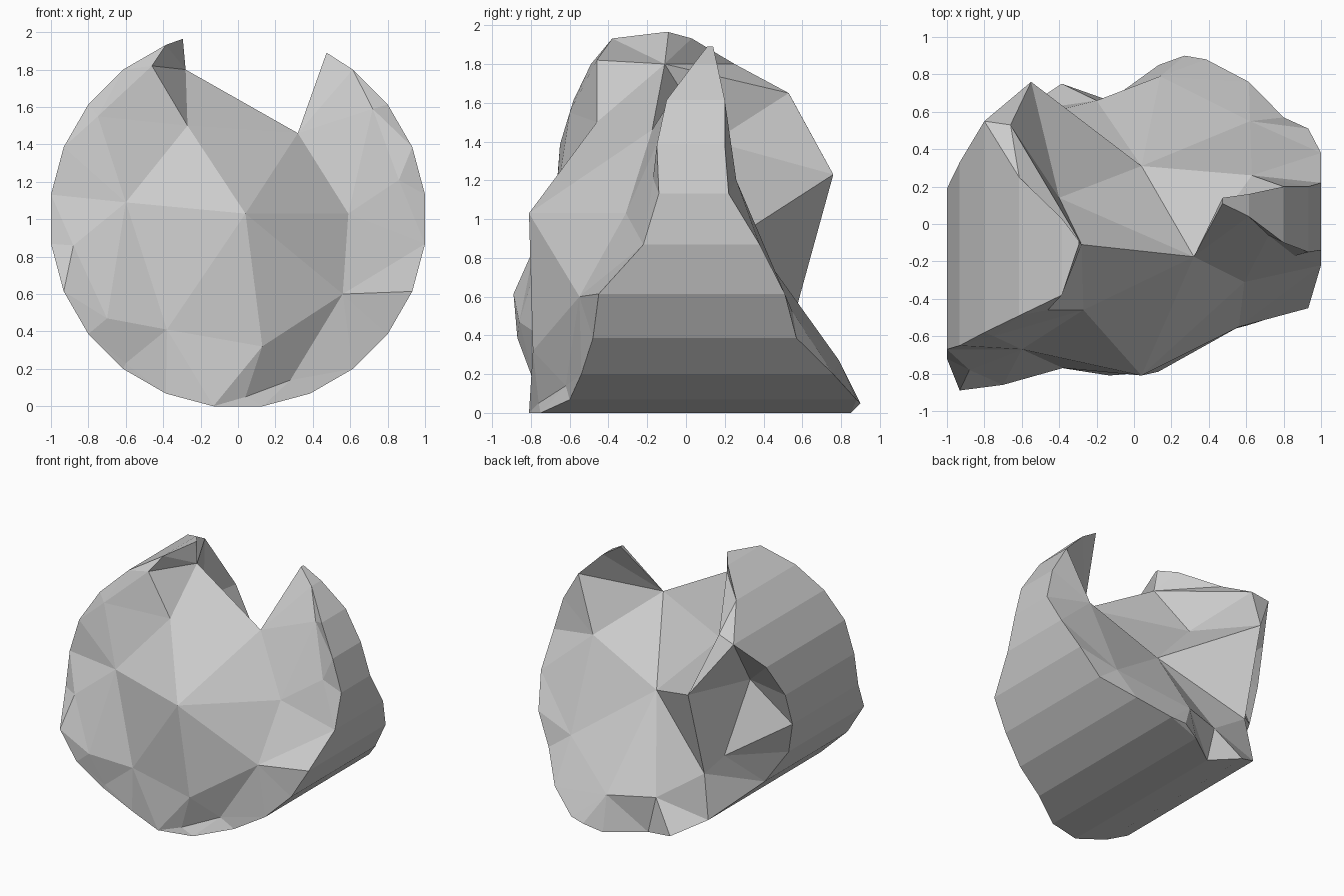
import bpy, bmesh, math
from mathutils import Vector
from mathutils.geometry import delaunay_2d_cdt

if "Cube" in bpy.data.objects:
    bpy.data.objects.remove(bpy.data.objects["Cube"])

R = 1.0086  # 24-sided drum lying along y, flats at top, bottom and sides

# Rim angles: broken left tip, regular corners, broken right tip
angles = [107] + [112.5 + 15 * i for i in range(21)] + [422]
rim = [(R * math.cos(math.radians(a)), 1 + R * math.sin(math.radians(a))) for a in angles]

# Ragged rim depth (y) on each broken end, counter-clockwise from the left tip
front_rim = [-.11, -.38, -.49, -.58, -.65, -.67, -.72, -.89, -.87, -.8, -.77, -.81,
             -.75, -.6, -.54, -.48, -.45, -.22, -.14, -.15, -.1, .04, .11]
back_rim = [-.09, .03, .25, .55, .33, .19, .1, .05, .16, .6, .75, .66,
            .85, .88, .76, .57, .51, .38, .22, .2, .2, .16, .14]

# Ridge across the notch, shared by both ends (x, y, z)
notch = [(.32, -.175, 1.46), (-.28, -.11, 1.8)]

# Main chips inside each broken end (x, y, z)
front_chips = [(-.27, -.46, 1.5), (-.46, -.46, 1.82), (-.6, -.67, 1.09), (.04, -.81, 1.03),
               (.59, -.31, 1.03), (.56, -.55, .6), (.13, -.79, .32), (-.38, -.77, .41),
               (-.7, -.86, .47), (.04, -.76, .05), (.28, -.62, .14), (-.6, -.8, .23),
               (.86, -.17, 1.21), (-.88, -.78, .86), (-.75, -.6, 1.55), (.72, -.06, 1.59)]
back_chips = [(.04, .31, .94), (-.55, .76, 1.23), (-.56, .57, .54), (-.4, .14, 1.4),
              (-.66, .53, 1.65), (-.7, .2, 1.18), (-.65, .45, .66), (.62, .55, .52),
              (.63, .26, 1.2), (.14, .79, .27), (-.2, .66, .29), (.27, .9, .05)]
# Creases that must run between chips (pairs of chip numbers)
front_creases = [(0, 1), (0, 3), (3, 4), (3, 6)]
back_creases = [(0, 2), (1, 2), (1, 3), (0, 3), (1, 4), (1, 5), (5, 6), (0, 7)]


def broken_end(bm, depths, chips, creases):
    """Triangulated fracture sheet; returns its rim vertices in order."""
    outline = [(x, y, z) for (x, z), y in zip(rim, depths)] + notch
    pts, k = outline + chips, len(outline)
    _, _, faces, origin, _, _ = delaunay_2d_cdt(
        [Vector((p[0], p[2])) for p in pts], [(a + k, b + k) for a, b in creases],
        [list(range(k))], 1, 1e-5)
    verts = [bm.verts.new(p) for p in pts]
    for f in faces:
        ids = [origin[i][0] for i in f if origin[i]]
        if len(set(ids)) == 3:
            bm.faces.new([verts[i] for i in ids])
    return verts[:k]


bm = bmesh.new()
front = broken_end(bm, front_rim, front_chips, front_creases)
back = broken_end(bm, back_rim, back_chips, back_creases)

# Drum wall between the ends, plus the two notch sides
n = len(front)
for i in range(n):
    j = (i + 1) % n
    if front[i].co != back[i].co or front[j].co != back[j].co:
        bm.faces.new((front[i], front[j], back[j], back[i]))

bmesh.ops.remove_doubles(bm, verts=bm.verts, dist=0.0005)
bmesh.ops.recalc_face_normals(bm, faces=bm.faces)

mesh = bpy.data.meshes.new("broken_column_drum")
bm.to_mesh(mesh)
bm.free()
bpy.context.collection.objects.link(bpy.data.objects.new("broken_column_drum", mesh))
